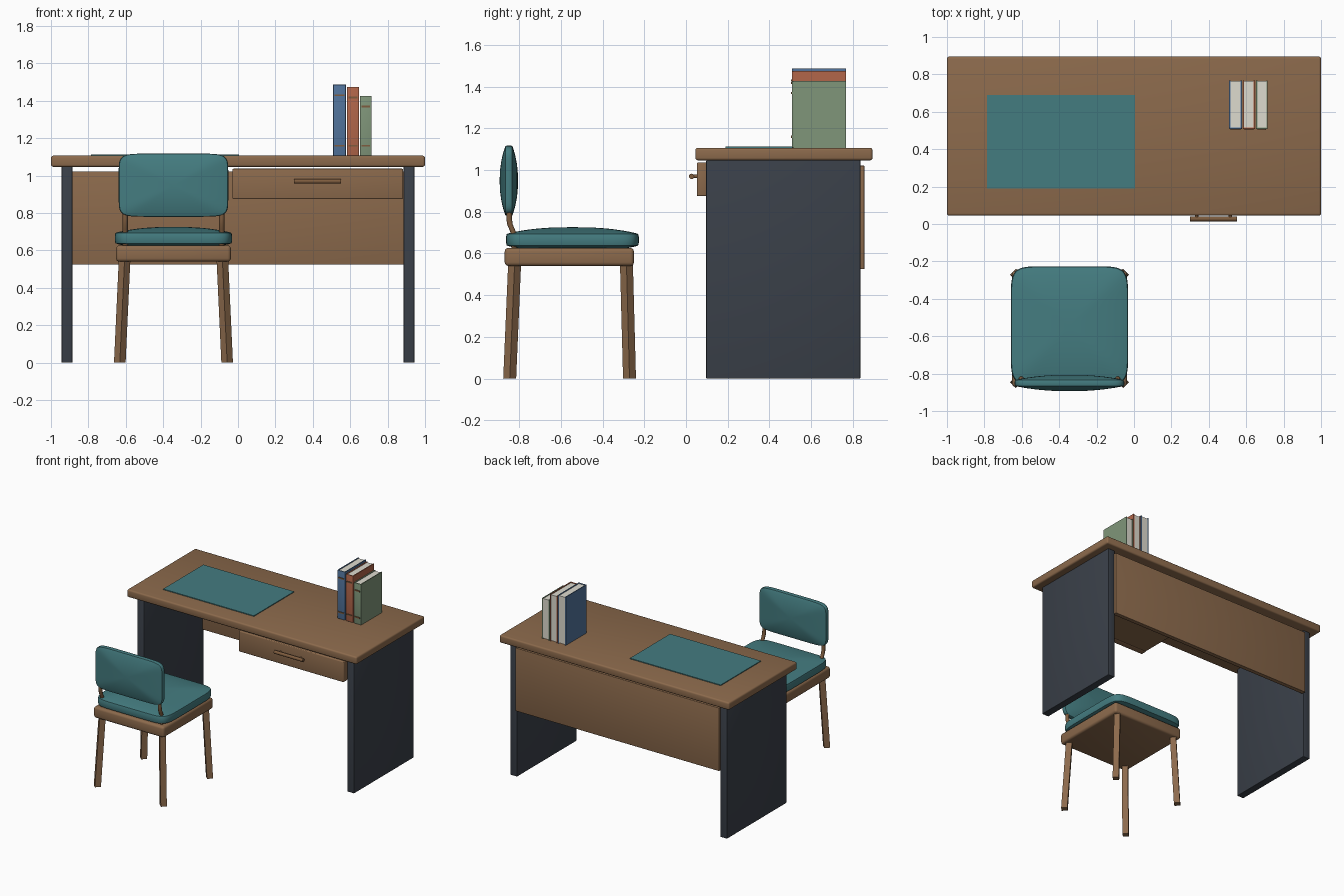
import bpy, bmesh, math
from mathutils import Vector, Matrix

if "Cube" in bpy.data.objects:
    bpy.data.objects.remove(bpy.data.objects["Cube"])


def mat(name, r, g, b):
    m = bpy.data.materials.new(name)
    lin = [((c / 255 + 0.055) / 1.055) ** 2.4 for c in (r, g, b)]
    m.diffuse_color = (*lin, 1)
    m.use_nodes = True
    m.node_tree.nodes["Principled BSDF"].inputs["Base Color"].default_value = m.diffuse_color
    return m


WOOD = mat("warm wood", 140, 106, 76)
DARK = mat("charcoal", 58, 64, 73)
TEAL = mat("teal fabric", 68, 124, 128)
BRONZE = mat("bronze", 126, 92, 62)
BLUE = mat("blue cover", 82, 116, 156)
RED = mat("rust cover", 178, 102, 74)
GREEN = mat("sage cover", 128, 150, 122)
PAPER = mat("paper", 222, 219, 207)


def finish(bm, name, material, smooth=False):
    bmesh.ops.recalc_face_normals(bm, faces=bm.faces)
    me = bpy.data.meshes.new(name)
    bm.to_mesh(me)
    bm.free()
    ob = bpy.data.objects.new(name, me)
    bpy.context.collection.objects.link(ob)
    me.materials.append(material)
    if smooth:
        bpy.ops.object.select_all(action='DESELECT')
        ob.select_set(True)
        bpy.context.view_layer.objects.active = ob
        bpy.ops.object.shade_smooth_by_angle(angle=math.radians(40))
    return ob


def box(name, x, y, z, material, bevel=0):
    """Box from (min, max) ranges, optionally with rounded edges."""
    bm = bmesh.new()
    bmesh.ops.create_cube(bm, size=1)
    for v in bm.verts:
        v.co = [(r[0] + r[1]) / 2 + c * (r[1] - r[0]) for c, r in zip(v.co, (x, y, z))]
    if bevel:
        bmesh.ops.bevel(bm, geom=bm.edges[:], offset=bevel, segments=3, profile=0.5, affect='EDGES')
    return finish(bm, name, material, smooth=bevel > 0)


def tube(name, path, radius, sides, material, up, spin=0.0):
    """Straight-sided tube along a path; rings lie across the axis `up`."""
    bm = bmesh.new()
    turn = Vector((0, 0, 1)).rotation_difference(Vector(up)).to_matrix()
    rings = []
    for p in path:
        rings.append([bm.verts.new(Vector(p) + turn @ Vector((
            radius * math.cos(spin + 2 * math.pi * k / sides),
            radius * math.sin(spin + 2 * math.pi * k / sides), 0))) for k in range(sides)])
    for a, b in zip(rings, rings[1:]):
        for k in range(sides):
            bm.faces.new((a[k], a[(k + 1) % sides], b[(k + 1) % sides], b[k]))
    bm.faces.new(rings[0])
    bm.faces.new(rings[-1])
    return finish(bm, name, material, smooth=sides > 4)


def pillow(name, centre, half_w, half_h, edge, dome, power, matrix):
    """Domed cushion with a squared-off superellipse outline."""
    bm = bmesh.new()
    n = 64
    outline = []
    for k in range(n):
        c, s = math.cos(2 * math.pi * (k + .5) / n), math.sin(2 * math.pi * (k + .5) / n)
        outline.append((math.copysign(abs(c) ** .25, c) * half_w,
                        math.copysign(abs(s) ** .25, s) * half_h))
    top = [(1, edge * .5), (.988, edge)]
    for t in (.06, .14, .24, .36, .5, .65, .8, .93):
        top.append((1 - t, edge + dome * (1 - (1 - t) ** power)))
    profile = [(s, -h) for s, h in reversed(top)] + top
    rings = [[bm.verts.new((x * s, y * s, h)) for x, y in outline] for s, h in profile]
    for a, b in zip(rings, rings[1:]):
        for k in range(n):
            bm.faces.new((a[k], a[(k + 1) % n], b[(k + 1) % n], b[k]))
    bm.faces.new(rings[0])
    bm.faces.new(rings[-1])
    bm.transform(Matrix.Translation(centre) @ matrix)
    return finish(bm, name, TEAL, smooth=True)


# Desk: top, side panels, back panel, pad
box("desk_top", (-1, 1), (.045, .895), (1.047, 1.107), WOOD, .012)
for side, label in ((-1, "left"), (1, "right")):
    box(label + "_side_panel", sorted((side * .885, side * .943)), (.097, .837), (0, 1.048), DARK, .004)
box("back_panel", (-.888, .888), (.822, .856), (.525, 1.022), WOOD, .003)
box("desk_pad", (-.785, .005), (.19, .69), (1.106, 1.113), TEAL)

# Drawer with bar handle
box("drawer_front", (-.03, .883), (.052, .1), (.875, 1.037), WOOD, .006)
box("drawer_box", (-.025, .878), (.095, .55), (.878, 1.03), WOOD)
tube("drawer_handle", [(.3, .027, .97), (.55, .027, .97)], .013, 12, BRONZE, (1, 0, 0))
for x in (.335, .515):
    tube("handle_post", [(x, .025, .97), (x, .06, .97)], .009, 10, BRONZE, (0, 1, 0))

# Books: page block, two boards, spine, two raised bands
Z0 = 1.107
for label, x0, x1, top, cover in (("blue", .509, .577, 1.487, BLUE),
                                  ("rust", .582, .647, 1.475, RED),
                                  ("sage", .652, .715, 1.427, GREEN)):
    box(label + "_book_pages", (x0 + .006, x1 - .006), (.515, .764), (Z0 + .004, top - .005), PAPER)
    box(label + "_book_left_board", (x0, x0 + .007), (.515, .768), (Z0, top), cover)
    box(label + "_book_right_board", (x1 - .007, x1), (.515, .768), (Z0, top), cover)
    box(label + "_book_spine", (x0, x1), (.508, .517), (Z0, top), cover, .003)
    for z in (Z0 + .053, top - .057):
        box(label + "_book_band", (x0 + .008, x1 - .008), (.503, .51), (z - .005, z + .005), BRONZE)

# Chair: seat frame, cushion, backrest
CX = -.345
box("seat_frame", (CX - .307, CX + .307), (-.87, -.25), (.54, .627), WOOD, .018)
pillow("seat_cushion", (CX, -.545, .666), .314, .319, .028, .032, 2.5, Matrix())
pillow("backrest", (CX, -.85, .949), .293, .169, .016, .028, 2.2, Matrix.Rotation(math.pi / 2, 4, 'X'))

# Splayed square legs, set cornerwise, and bent backrest supports
for sx, label in ((-1, "left"), (1, "right")):
    for row, y_low, y_top in (("front", -.271, -.286), ("rear", -.846, -.822)):
        tube(f"{row}_{label}_leg", [(CX + sx * .287, y_low, 0), (CX + sx * .261, y_top, .56)],
             .031, 4, WOOD, (0, 0, 1))
    x = CX + sx * .258
    tube(label + "_backrest_support",
         [(x, -.825, .6), (x, -.825, .69), (x, -.833, .712), (x, -.845, .74), (x, -.849, .77), (x, -.849, .86)],
         .014, 10, BRONZE, (0, 0, 1))
